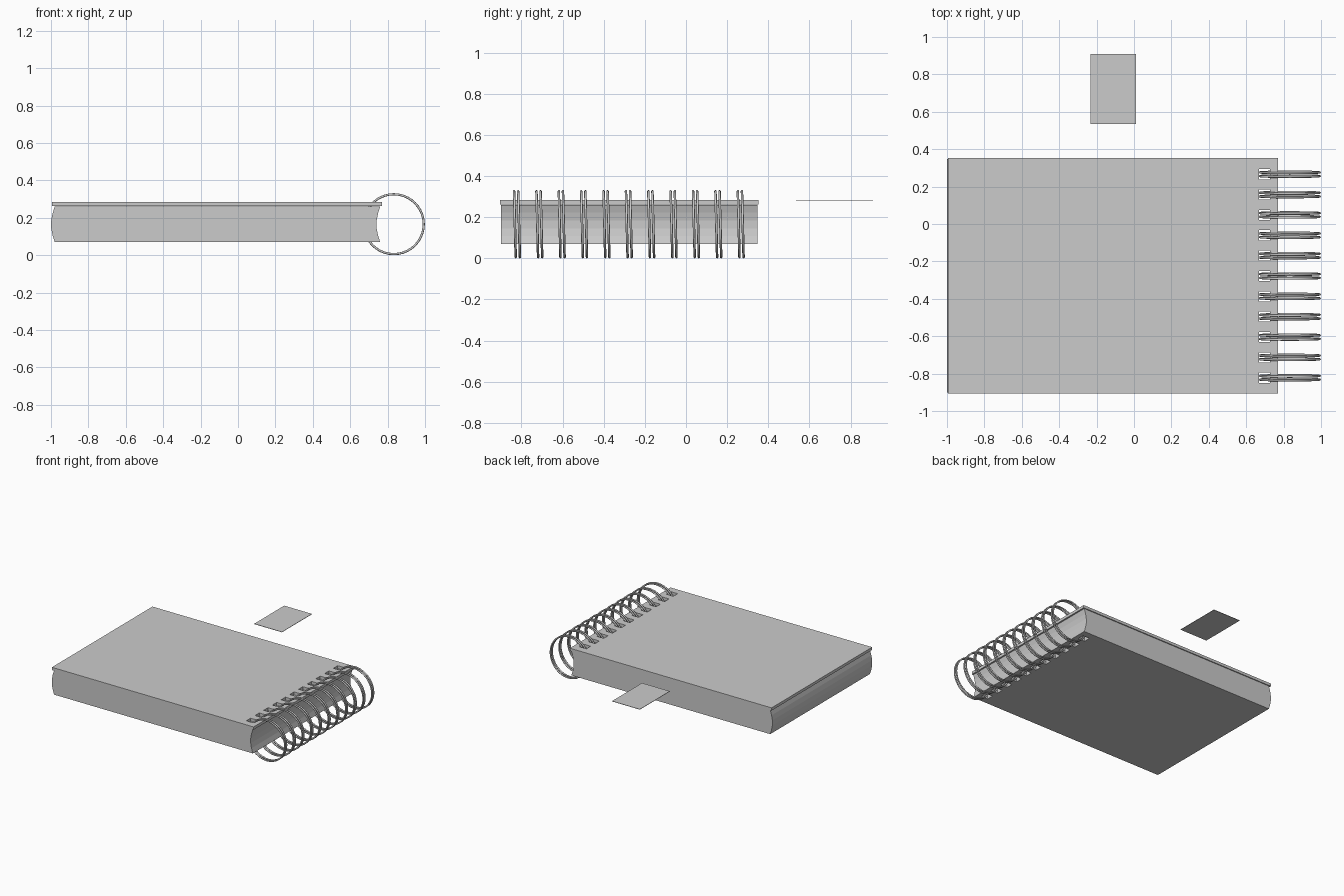
import bpy, bmesh, math

if "Cube" in bpy.data.objects:
    bpy.data.objects.remove(bpy.data.objects["Cube"])

RING_Y = [0.266 - 0.1088 * i for i in range(11)]


def make_object(name, bm):
    bmesh.ops.recalc_face_normals(bm, faces=bm.faces)
    me = bpy.data.meshes.new(name)
    bm.to_mesh(me)
    bm.free()
    ob = bpy.data.objects.new(name, me)
    bpy.context.collection.objects.link(ob)
    return ob


def add_box(bm, lo, hi):
    verts = bmesh.ops.create_cube(bm, size=1)["verts"]
    for v in verts:
        for k in range(3):
            v.co[k] = (lo[k] + hi[k]) / 2 + v.co[k] * (hi[k] - lo[k])


def box(name, lo, hi):
    bm = bmesh.new()
    add_box(bm, lo, hi)
    return make_object(name, bm)


# page block: rounded fore edge on the left, hollow spine on the right
n = 5
z0, z1 = 0.07, 0.26
arc = [(0.02 * math.sin(math.pi * i / n), z0 + (z1 - z0) * i / n) for i in range(n + 1)]
profile = [(0.76 - d, z) for d, z in arc] + [(-0.98 - d, z) for d, z in reversed(arc)]
bm = bmesh.new()
face = bm.faces.new([bm.verts.new((x, -0.90, z)) for x, z in profile])
ext = bmesh.ops.extrude_face_region(bm, geom=[face])["geom"]
bmesh.ops.translate(bm, vec=(0, 1.247, 0),
                    verts=[g for g in ext if isinstance(g, bmesh.types.BMVert)])
# the start face is dropped by the extrusion only if removed, so make sure it caps the end
pages = make_object("page_block", bm)

# front cover
cover = box("cover", (-0.995, -0.905, 0.262), (0.77, 0.352, 0.284))

# square binding holes punched through cover and pages
bm = bmesh.new()
for y in RING_Y:
    add_box(bm, (0.667, y - 0.027, -0.1), (0.726, y + 0.027, 0.5))
cutter = make_object("hole_cutter", bm)
cutter.hide_render = True
for ob in (pages, cover):
    mod = ob.modifiers.new("holes", "BOOLEAN")
    mod.operation = "DIFFERENCE"
    mod.solver = "EXACT"
    mod.object = cutter
    bpy.context.view_layer.objects.active = ob
    bpy.ops.object.modifier_apply(modifier="holes")
bpy.data.objects.remove(cutter)


# double wire rings, each wire leaning slightly
def wire_ring(name, y, lean=0.004, radius=0.160, tube=0.006, seg=40, sides=8):
    bm = bmesh.new()
    loops = []
    for i in range(seg):
        a = 2 * math.pi * i / seg
        loop = []
        for j in range(sides):
            b = 2 * math.pi * j / sides
            r = radius + tube * math.cos(b)
            loop.append(bm.verts.new((0.833 + r * math.cos(a),
                                      y - lean * math.sin(a) + tube * math.sin(b),
                                      0.166 + r * math.sin(a))))
        loops.append(loop)
    for i in range(seg):
        p, q = loops[i], loops[(i + 1) % seg]
        for j in range(sides):
            k = (j + 1) % sides
            bm.faces.new((p[j], q[j], q[k], p[k]))
    ob = make_object(name, bm)
    for poly in ob.data.polygons:
        poly.use_smooth = True


for i, y in enumerate(RING_Y):
    wire_ring(f"ring_{i + 1}_front_wire", y - 0.010)
    wire_ring(f"ring_{i + 1}_back_wire", y + 0.010)

# loose note card behind the notebook
box("note_card", (-0.233, 0.535, 0.279), (0.01, 0.91, 0.282))
